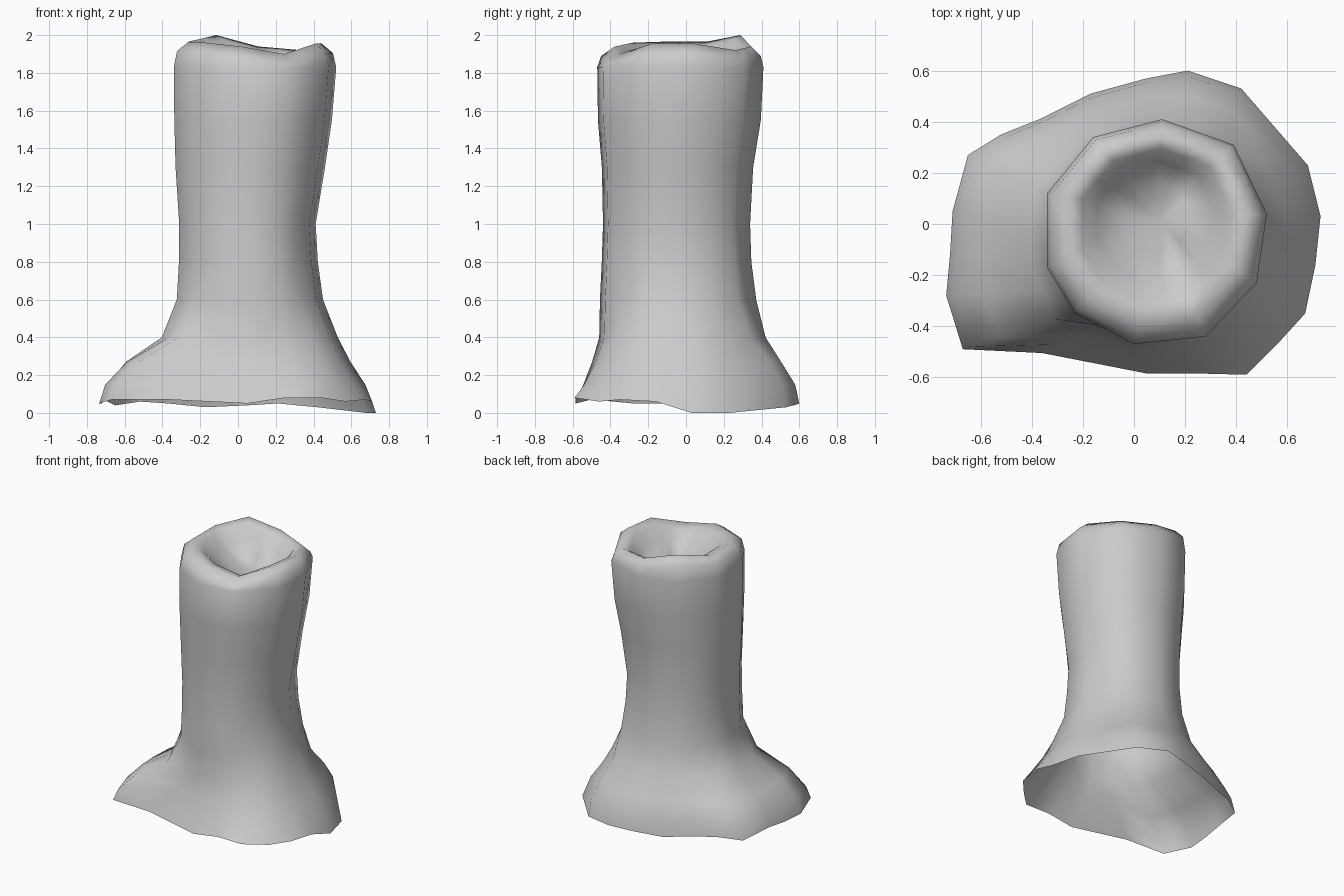
import bpy, bmesh

if "Cube" in bpy.data.objects:
    bpy.data.objects.remove(bpy.data.objects["Cube"])

# Ten-sided trunk outline (widest, near the top), counter-clockwise from +x
TOP = [(.52, .04), (.39, .31), (.11, .41), (-.16, .34), (-.34, .12),
       (-.34, -.17), (-.23, -.35), (0, -.47), (.28, -.44), (.48, -.23)]
CX, CY = .09, -.03
# Height of the uneven rim crest for each trunk corner
CREST = [1.955, 1.92, 1.94, 2.0, 1.965, 1.965, 1.96, 1.94, 1.90, 1.955]
# Ragged foot outline, two points per trunk side
FOOT = [(.73, .03, 0), (.68, .23, 0), (.42, .53, .03), (.21, .60, .05),
        (.05, .57, .04), (-.17, .51, .03), (-.37, .41, .05), (-.52, .35, .06),
        (-.65, .27, .04), (-.71, .05, .07), (-.72, -.12, .05), (-.735, -.28, .05),
        (-.67, -.49, .07), (-.36, -.505, .07), (.05, -.585, .05), (.25, -.585, .08),
        (.44, -.59, .08), (.57, -.46, .06), (.67, -.35, .07), (.71, -.16, .06)]
# Flare amount at z = .40, .27, .15 for right, back, left root, front
RIGHT, BACK, LEFT, FRONT = (.28, .52, .8), (.25, .65, .92), (.2, .68, .93), (.03, .32, .68)
FLARE = [RIGHT] * 2 + [BACK] * 5 + [LEFT] * 6 + [FRONT] * 4 + [RIGHT] * 3


def doubled(values):
    """Insert the midpoint after every entry of a closed list of tuples."""
    out = []
    for i, a in enumerate(values):
        b = values[(i + 1) % len(values)]
        out += [a, tuple((p + q) / 2 for p, q in zip(a, b))]
    return out


OUTLINE = doubled(TOP)
CRESTS = [c[0] for c in doubled([(c,) for c in CREST])]


def section(z, cx, cy, sx, sy):
    return [(cx + (x - CX) * sx, cy + (y - CY) * sy, z) for x, y in OUTLINE]


# Foot and spreading roots
neck = section(.6, .063, -.042, .9, .94)
rings = [FOOT]
for k, z in ((2, .15), (1, .27), (0, .40)):
    ring = []
    for n, f, t in zip(neck, FOOT, FLARE):
        ring.append((n[0] + (f[0] - n[0]) * t[k], n[1] + (f[1] - n[1]) * t[k], z))
    rings.append(ring)

# Trunk, narrow in the middle
rings.append(neck)
for z, cx, cy, sx, sy in ((.8, .055, -.05, .855, .90), (1.0, .05, -.05, .84, .885),
                          (1.3, .065, -.045, .92, .91), (1.55, .08, -.035, .97, .98),
                          (1.83, CX, CY, 1, 1)):
    rings.append(section(z, cx, cy, sx, sy))

# Rounded rim and hollow
for scale, drop in ((.96, .05), (.82, 0), (.68, .025), (.54, .10), (.3, .17)):
    rings.append([(x, y, c - drop) for (x, y, _), c in
                  zip(section(0, CX, CY + (1 - scale) * .08, scale, scale), CRESTS)])

bm = bmesh.new()
grid = [[bm.verts.new(p) for p in ring] for ring in rings]
count = len(OUTLINE)
for low, high in zip(grid, grid[1:]):
    for i in range(count):
        j = (i + 1) % count
        bm.faces.new((low[i], low[j], high[j], high[i]))
centre = bm.verts.new((.1, .02, 1.76))
for i in range(count):
    bm.faces.new((grid[-1][i], grid[-1][(i + 1) % count], centre))
for face in bm.faces:
    face.smooth = True

mesh = bpy.data.meshes.new("tree_stump")
bm.to_mesh(mesh)
bm.free()
stump = bpy.data.objects.new("tree_stump", mesh)
bpy.context.collection.objects.link(stump)
